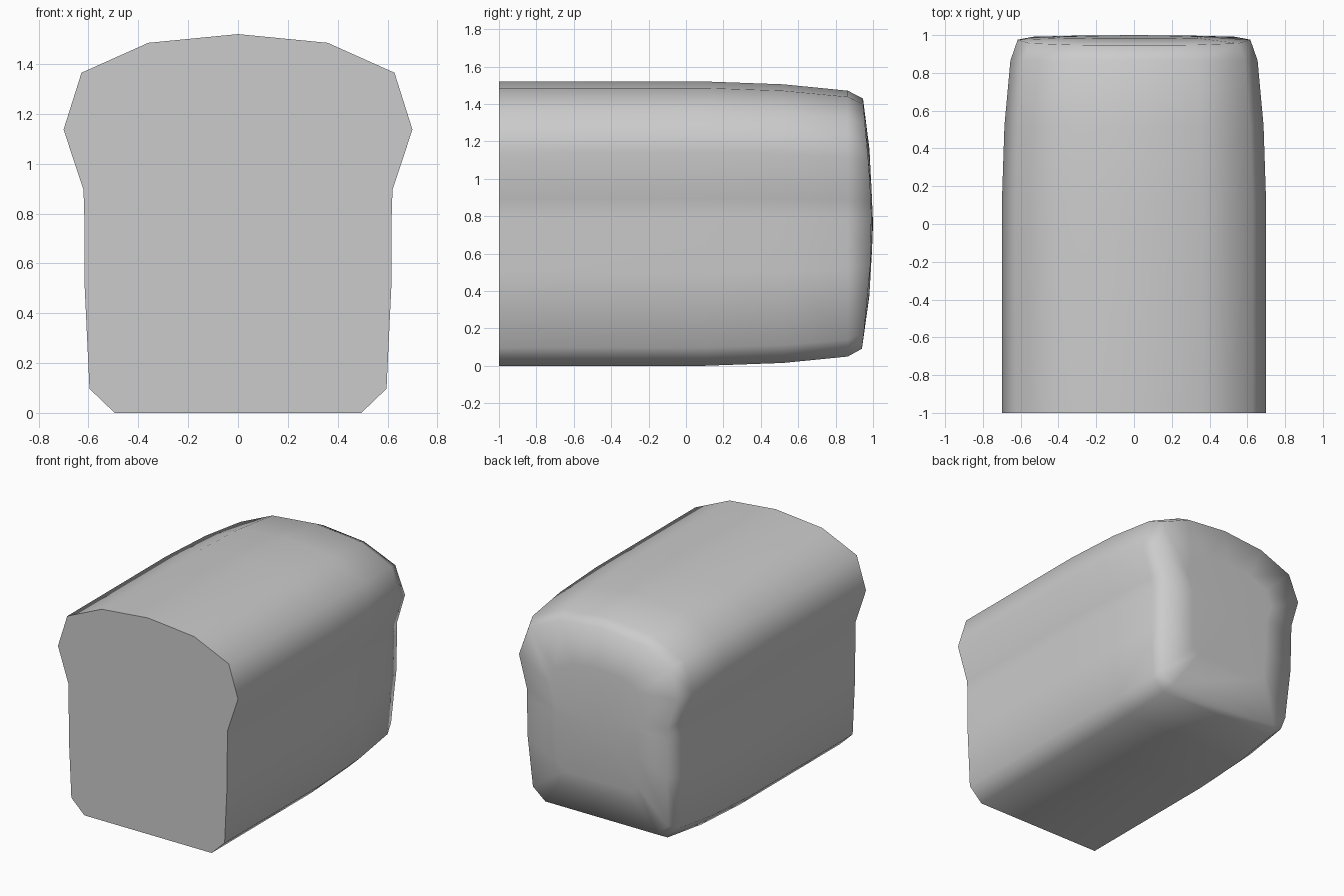
import bpy, bmesh, math

if "Cube" in bpy.data.objects:
    bpy.data.objects.remove(bpy.data.objects["Cube"])

# Right half of the loaf cross-section (x, z), top to bottom
half = [(0.36, 1.485), (0.628, 1.365), (0.70, 1.137), (0.62, 0.895),
        (0.617, 0.8), (0.615, 0.5), (0.596, 0.097), (0.495, 0.0)]
profile = [(0, 1.52)] + half + [(-x, z) for x, z in reversed(half)]
CZ = 0.76


def dome(x, z):
    # gently bulging rear end
    return 1.0 - 0.12 * (z - CZ) ** 2 - 0.03 * x * x


# Rings: (y or None to follow the dome, scale about the section centre)
rings = [(-1, 1), (0.1, 1), (0.52, 0.98), (0.865, 0.935),
         (None, 0.88), (None, 0.52)]

bm = bmesh.new()
loops = []
for y, s in rings:
    loop = []
    for x, z in profile:
        px, pz = x * s, CZ + (z - CZ) * s
        loop.append(bm.verts.new((px, dome(px, pz) if y is None else y, pz)))
    loops.append(loop)

# Crust skin
n = len(profile)
for a, b in zip(loops, loops[1:]):
    for i in range(n):
        j = (i + 1) % n
        bm.faces.new((a[i], a[j], b[j], b[i]))

# Flat cut face in front, domed heel at the back
bm.faces.new(loops[0])
tip = bm.verts.new((0, 1.0, CZ))
for i in range(n):
    bm.faces.new((loops[-1][i], loops[-1][(i + 1) % n], tip))
bmesh.ops.recalc_face_normals(bm, faces=bm.faces)

mesh = bpy.data.meshes.new("bread_loaf")
bm.to_mesh(mesh)
bm.free()
loaf = bpy.data.objects.new("bread_loaf", mesh)
bpy.context.collection.objects.link(loaf)
bpy.context.view_layer.objects.active = loaf
loaf.select_set(True)
bpy.ops.object.shade_smooth_by_angle(angle=math.radians(75))
